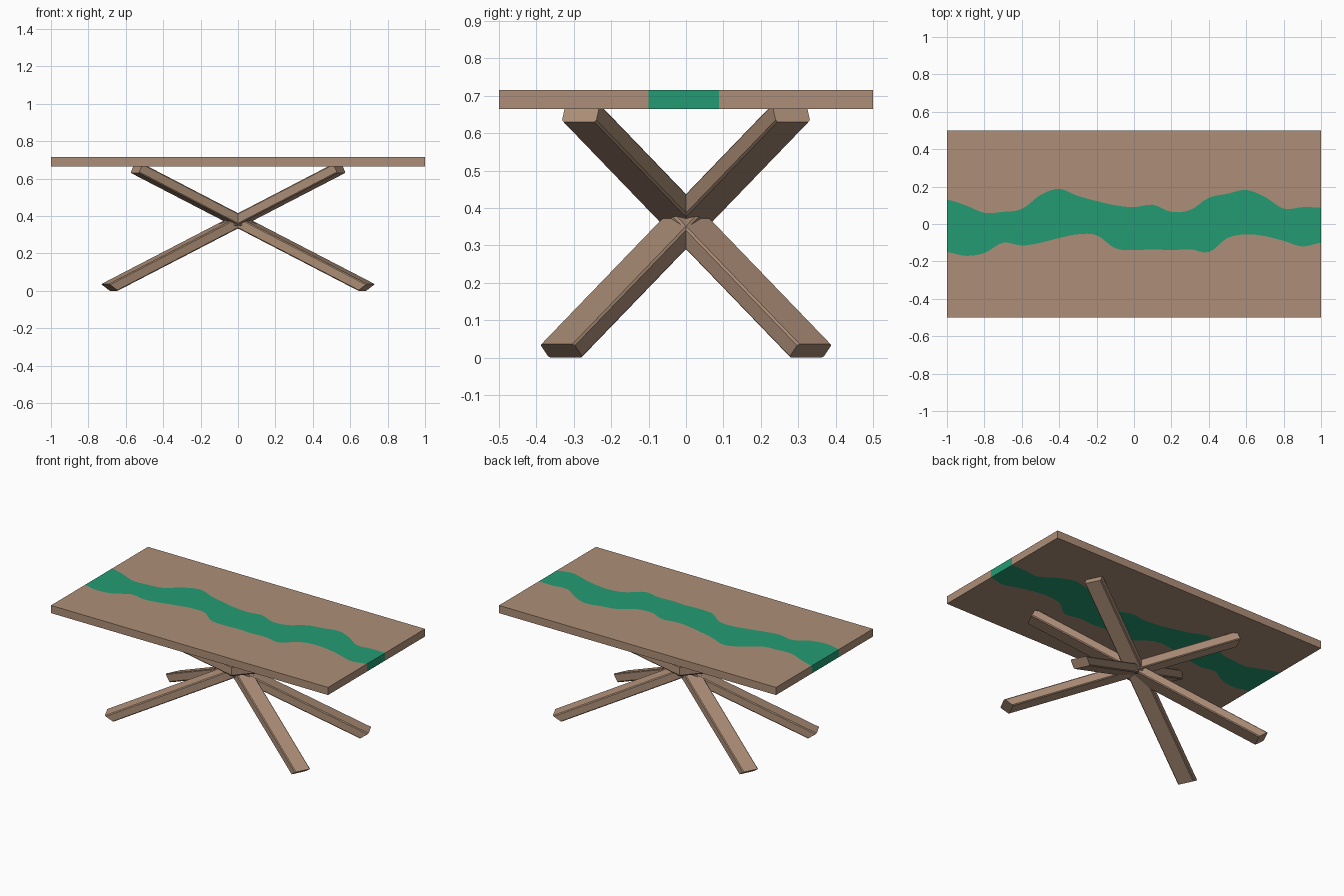
import bpy, bmesh
from mathutils import Vector

if "Cube" in bpy.data.objects:
    bpy.data.objects.remove(bpy.data.objects["Cube"])


def material(name, rgb):
    m = bpy.data.materials.new(name)
    m.diffuse_color = (*rgb, 1)
    m.use_nodes = True
    m.node_tree.nodes["Principled BSDF"].inputs["Base Color"].default_value = m.diffuse_color
    return m


WOOD = material("warm_wood", (0.42, 0.275, 0.188))
RESIN = material("green_resin", (0.017, 0.33, 0.17))

Z0, Z1 = 0.665, 0.715  # underside and surface of the top

# River banks, sampled every 0.1 along x from -1 to 1
BACK = [.13, .10, .06, .065, .08, .155, .188, .15, .123, .10, .09,
        .103, .065, .075, .14, .162, .182, .145, .082, .09, .088]
FRONT = [-.15, -.17, -.155, -.10, -.115, -.10, -.075, -.055, -.06, -.13, -.14,
         -.135, -.14, -.135, -.15, -.075, -.055, -.065, -.09, -.12, -.10]


def smooth_line(vals, steps=4):
    """Catmull-Rom curve through evenly spaced heights."""
    pts, n = [], len(vals) - 1
    for i in range(n):
        a, b, c, d = (vals[max(i - 1, 0)], vals[i], vals[i + 1], vals[min(i + 2, n)])
        for s in range(steps):
            t = s / steps
            y = 0.5 * (2 * b + (c - a) * t + (2 * a - 5 * b + 4 * c - d) * t * t
                       + (3 * b - a - 3 * c + d) * t ** 3)
            pts.append((-1 + 2 * (i + t) / n, y))
    return pts + [(1, vals[-1])]


def finish(name, bm, mat):
    bmesh.ops.recalc_face_normals(bm, faces=bm.faces)
    me = bpy.data.meshes.new(name)
    bm.to_mesh(me)
    bm.free()
    me.materials.append(mat)
    ob = bpy.data.objects.new(name, me)
    bpy.context.collection.objects.link(ob)
    return ob


def slab(name, low, high, mat):
    """Solid strip between two matching lines, as thick as the top."""
    bm = bmesh.new()
    rows = [[bm.verts.new((x, y, z)) for x, y in line]
            for line, z in ((low, Z0), (high, Z0), (high, Z1), (low, Z1))]
    for r in range(4):
        a, b = rows[r], rows[(r + 1) % 4]
        for i in range(len(a) - 1):
            bm.faces.new((a[i], a[i + 1], b[i + 1], b[i]))
    for i in (0, -1):
        bm.faces.new([row[i] for row in rows])
    finish(name, bm, mat)


# Table top: two planks with a resin river between them
back, front = smooth_line(BACK), smooth_line(FRONT)
slab("back_plank", back, [(x, 0.5) for x, _ in back], WOOD)
slab("front_plank", [(x, -0.5) for x, _ in front], front, WOOD)
slab("resin_river", front, back, RESIN)


def beam(name, sx, sy):
    """Chamfered beam rising from one foot, through the middle, to the top."""
    cu, cv = 0.9, 0.8
    profile = [(1, -cv), (1, cv), (cu, 1), (-cu, 1),
               (-1, cv), (-1, -cv), (-cu, -1), (cu, -1)]
    side = Vector((-0.44, 0.9, 0)).normalized() * 0.051
    ends = [(Vector((0.687, 0.333, 0.018)), Vector((0.0235, 0.012, 0.018))),
            (Vector((-0.542, -0.281, 0.655)), Vector((0.011, 0.0055, 0.025)))]
    bm = bmesh.new()
    rings = []
    for centre, lift in ends:
        ring = []
        for u, v in profile:
            p = centre + side * u + lift * v
            ring.append(bm.verts.new((p.x * sx, p.y * sy, p.z)))
        rings.append(ring)
    a, b = rings
    for i in range(8):
        j = (i + 1) % 8
        bm.faces.new((a[i], a[j], b[j], b[i]))
    bm.faces.new(a)
    bm.faces.new(b)
    finish(name, bm, WOOD)


# Four crossing leg beams
for sx, xn in ((1, "right"), (-1, "left")):
    for sy, yn in ((1, "back"), (-1, "front")):
        beam(f"leg_beam_{yn}_{xn}", sx, sy)
